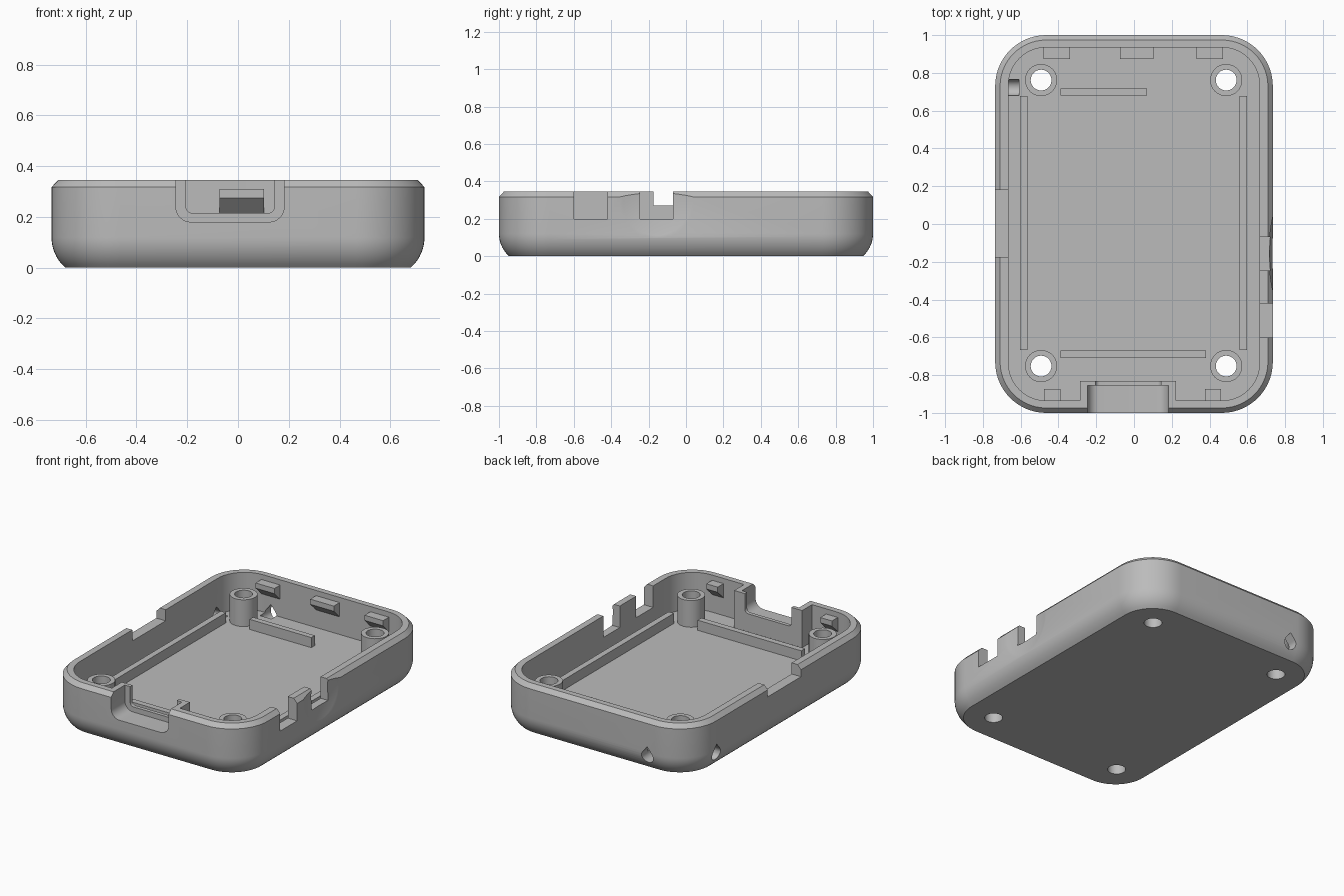
import bpy, bmesh
from math import sin, cos, sqrt, radians
from mathutils import Vector

cube = bpy.data.objects.get("Cube")
if cube:
    bpy.data.objects.remove(cube, do_unlink=True)

grey = bpy.data.materials.new("plain grey")
grey.use_nodes = True
COLOUR = (0.5, 0.5, 0.5, 1)
grey.diffuse_color = COLOUR
grey.node_tree.nodes["Principled BSDF"].inputs["Base Color"].default_value = COLOUR

HX, HY, TOP, FLOOR = 0.735, 1.0, 0.345, 0.095
INNER_X, INNER_Y = 0.665, 0.935


def loft(name, rings):
    """Skin a stack of equal-length point rings and cap both ends."""
    bm = bmesh.new()
    loops = [[bm.verts.new(p) for p in ring] for ring in rings]
    n = len(loops[0])
    for a, b in zip(loops, loops[1:]):
        for i in range(n):
            j = (i + 1) % n
            bm.faces.new((a[i], a[j], b[j], b[i]))
    bm.faces.new(loops[0][::-1])
    bm.faces.new(loops[-1])
    bmesh.ops.recalc_face_normals(bm, faces=bm.faces[:])
    mesh = bpy.data.meshes.new(name)
    bm.to_mesh(mesh)
    bm.free()
    mesh.materials.append(grey)
    obj = bpy.data.objects.new(name, mesh)
    bpy.context.scene.collection.objects.link(obj)
    return obj


def prism(name, outline, axis, lo, hi):
    """Extrude a 2D outline along x, y or z."""
    place = {"x": lambda u, v, t: Vector((t, u, v)),
             "y": lambda u, v, t: Vector((u, t, v)),
             "z": lambda u, v, t: Vector((u, v, t))}[axis]
    return loft(name, [[place(u, v, t) for u, v in outline] for t in (lo, hi)])


def box(name, x0, x1, y0, y1, z0, z1):
    return prism(name, [(x0, y0), (x1, y0), (x1, y1), (x0, y1)], "z", z0, z1)


def arc(cx, cy, r, start, end, steps):
    return [(cx + r * cos(radians(start + (end - start) * i / steps)),
             cy + r * sin(radians(start + (end - start) * i / steps)))
            for i in range(steps + 1)]


def circle(cx, cy, r):
    return arc(cx, cy, r, 0, 360, 32)[:-1]


def rounded(hx, hy, r):
    pts = []
    for k, (sx, sy) in enumerate([(1, 1), (-1, 1), (-1, -1), (1, -1)]):
        pts += arc(sx * (hx - r), sy * (hy - r), r, 90 * k, 90 * k + 90, 14)
    return pts


def notch_outline(x0, x1, z0, r):
    """U shape, open at the top, with rounded lower corners."""
    return ([(x1, 0.5), (x0, 0.5)] + arc(x0 + r, z0 + r, r, 180, 270, 8)
            + arc(x1 - r, z0 + r, r, 270, 360, 8))


def teardrop(u, v):
    return arc(u, v, 0.043, 140, 400, 20) + [(u, v + 0.067)]


def carve(obj, cutters):
    """Subtract the cutters and keep the evaluated mesh."""
    for cutter in cutters:
        cutter.hide_render = True
        mod = obj.modifiers.new("cut", "BOOLEAN")
        mod.operation = "DIFFERENCE"
        mod.solver = "MANIFOLD"
        mod.object = cutter
    bpy.context.view_layer.update()
    depsgraph = bpy.context.evaluated_depsgraph_get()
    mesh = bpy.data.meshes.new_from_object(obj.evaluated_get(depsgraph))
    obj.modifiers.clear()
    obj.data = mesh


# Tray shell: curved lower edge, straight side, bevelled rim
levels = []
for i in range(9):
    z = 0.12 * i / 8
    levels.append((z, 0.16 - sqrt(0.16 ** 2 - (0.12 - z) ** 2)))
levels += [(0.317, 0), (TOP, 0.026)]
tray = loft("tray_shell", [[Vector((x, y, z)) for x, y in
                            rounded(HX - d, HY - d, 0.27 - d)] for z, d in levels])

# Cutters shared by the tray and the front socket
recess = prism("recess_cutter", notch_outline(-0.245, 0.182, 0.18, 0.06), "y", -1.1, -0.855)
opening = prism("opening_cutter", notch_outline(-0.205, 0.143, 0.215, 0.025), "y", -0.9, -0.8)

# Cavity and side notches
cutters = [prism("cavity_cutter", rounded(INNER_X, INNER_Y, 0.2), "z", FLOOR, 0.52),
           recess,
           box("notch_cutter", 0.6, 0.9, -0.6, -0.42, 0.2, 0.5),
           box("notch_cutter", 0.6, 0.9, -0.245, -0.07, 0.2, 0.5),
           box("notch_cutter", -0.9, -0.6, -0.175, 0.18, 0.27, 0.5)]

# Shallow thumb scoop around one notch
scoop_rings = []
for i in range(1, 11):
    r = 0.03 * i
    scoop_rings.append([Vector((HX - 0.022 + r * r / 1.8, y, z))
                        for y, z in circle(-0.157, 0.29, r)])
cutters.append(loft("scoop_cutter", scoop_rings))

# Teardrop drain holes and screw holes
cutters.append(prism("drain_cutter", teardrop(0.722, 0.092), "x", -0.9, -0.61))
cutters.append(prism("drain_cutter", teardrop(-0.41, 0.092), "y", 0.88, 1.1))
posts = [(x, y) for x in (-0.492, 0.488) for y in (-0.752, 0.762)]
bores = [prism("bore_cutter", circle(x, y, 0.055), "z", -0.1, 0.5) for x, y in posts]
cutters += bores
carve(tray, cutters)
parts = [tray]

# Front socket block behind the recess
socket = box("front_socket", -0.285, 0.222, -INNER_Y, -0.83, FLOOR, TOP)
carve(socket, [recess, opening])
parts.append(socket)

# Hollow screw posts
for (x, y), bore in zip(posts, bores):
    post = prism("screw_post", circle(x, y, 0.085), "z", FLOOR, 0.275)
    carve(post, [bore])
    parts.append(post)

# Low floor ribs
for name, x0, x1, y0, y1 in [("left_rib", 0.558, 0.598, -0.668, 0.677),
                             ("right_rib", -0.603, -0.563, -0.668, 0.677),
                             ("back_rib", -0.39, 0.07, 0.68, 0.718),
                             ("front_rib", -0.39, 0.382, -0.71, -0.67)]:
    parts.append(box(name, x0, x1, y0, y1, FLOOR, 0.163))

# Snap clips: flat top and nose, sloped underside
for side, name, spans in [(1, "back_clip", [(-0.48, -0.34), (-0.073, 0.103), (0.332, 0.47)]),
                          (-1, "front_clip", [(-0.477, -0.39), (0.375, 0.46)])]:
    nose, wall = side * 0.873, side * (INNER_Y + 0.004)
    outline = [(wall, 0.31), (nose, 0.31), (nose, 0.275), (wall, 0.21)]
    for x0, x1 in spans:
        parts.append(prism(name, outline, "x", x0, x1))

# Remove cutters, then smooth the curved faces and keep edges sharp
for cutter in cutters + [opening]:
    bpy.data.objects.remove(cutter, do_unlink=True)
for part in parts:
    part.data.shade_smooth()
    part.data.set_sharp_from_angle(angle=radians(25))
